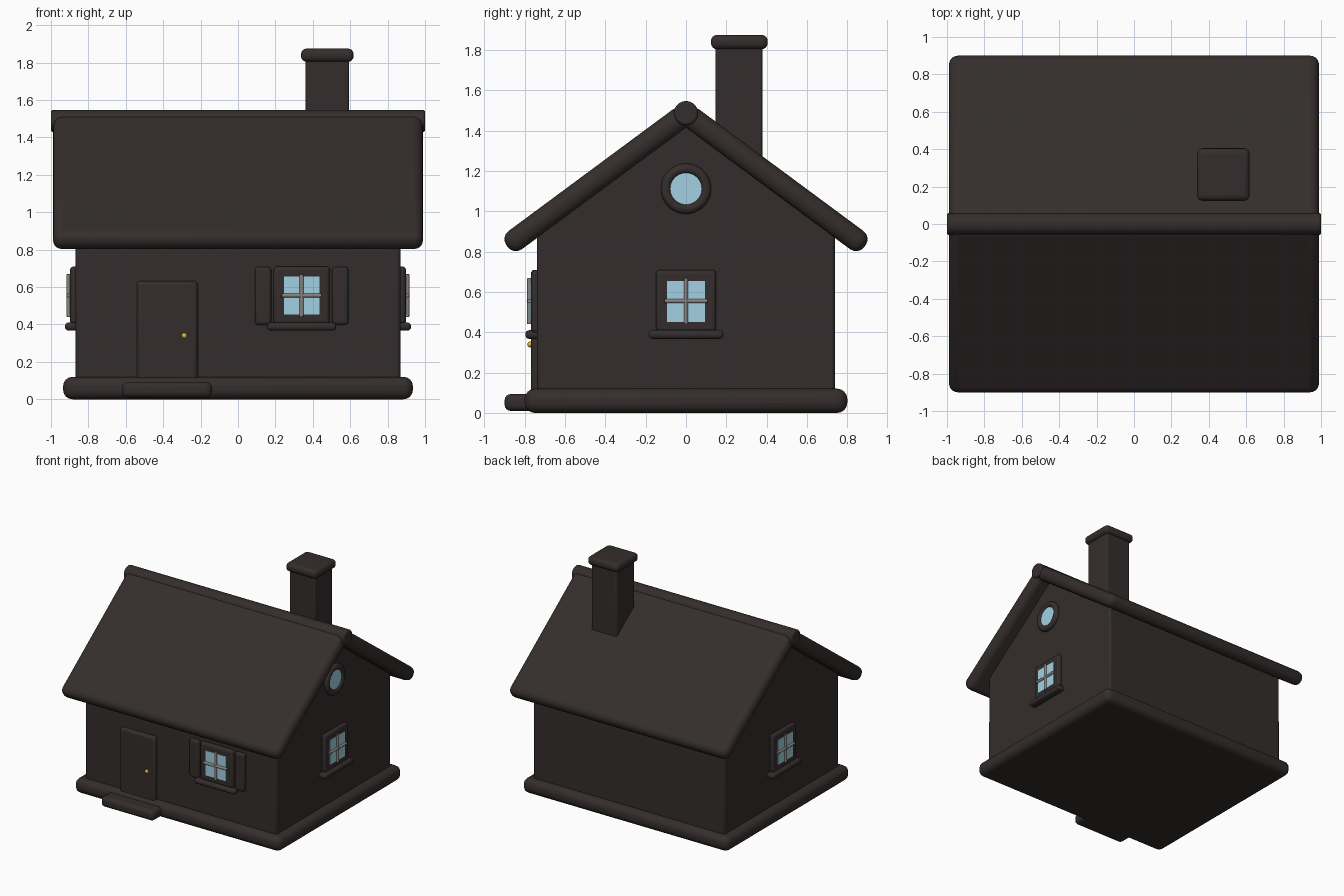
import bpy, bmesh, math
from mathutils import Matrix, Vector

if "Cube" in bpy.data.objects:
    bpy.data.objects.remove(bpy.data.objects["Cube"])


def material(name, rgb):
    m = bpy.data.materials.new(name)
    m.diffuse_color = (*rgb, 1)
    m.use_nodes = True
    m.node_tree.nodes["Principled BSDF"].inputs["Base Color"].default_value = m.diffuse_color
    return m


DARK = material("dark_brown", (0.034, 0.027, 0.025))
GLASS = material("glass", (0.36, 0.64, 0.78))
BAR = material("bar_grey", (0.25, 0.23, 0.22))
GOLD = material("brass", (0.7, 0.45, 0.05))
I = Matrix.Identity(4)
T = Matrix.Translation


def finish(name, bm, mat, matrix=I, bevel=0.0, segments=4):
    bmesh.ops.recalc_face_normals(bm, faces=bm.faces)
    me = bpy.data.meshes.new(name)
    bm.to_mesh(me)
    bm.free()
    me.materials.append(mat)
    ob = bpy.data.objects.new(name, me)
    bpy.context.collection.objects.link(ob)
    ob.matrix_world = matrix
    if bevel:
        mod = ob.modifiers.new("bevel", 'BEVEL')
        mod.width, mod.segments, mod.limit_method = bevel, segments, 'ANGLE'
    bpy.ops.object.select_all(action='DESELECT')
    ob.select_set(True)
    bpy.context.view_layer.objects.active = ob
    bpy.ops.object.shade_smooth_by_angle(angle=math.radians(35))
    return ob


def box(name, x, y, z, mat=DARK, bevel=0.0, matrix=I):
    """Rounded box from (min, max) ranges."""
    bm = bmesh.new()
    bmesh.ops.create_cube(bm, size=1)
    for v in bm.verts:
        v.co = Vector([(a + b) / 2 + c * (b - a) for (a, b), c in zip((x, y, z), v.co)])
    return finish(name, bm, mat, matrix, bevel)


def rod(name, center, axis, radius, length, mat=DARK, bevel=0.0, matrix=I, sides=32):
    bm = bmesh.new()
    rot = Vector((0, 0, 1)).rotation_difference(Vector(axis)).to_matrix().to_4x4()
    bmesh.ops.create_cone(bm, cap_ends=True, segments=sides, radius1=radius,
                          radius2=radius, depth=length, matrix=T(center) @ rot)
    return finish(name, bm, mat, matrix, bevel, 3)


def window(name, matrix, shutters=False):
    """Window facing local -y, with the wall surface at y = 0."""
    box(name + "_frame", (-.15, .15), (-.03, .02), (-.155, .155), DARK, .02, matrix)
    box(name + "_glass", (-.095, .095), (-.034, 0), (-.103, .1), GLASS, 0, matrix)
    rod(name + "_bar_v", (0, -.037, 0), (0, 0, 1), .011, .23, BAR, .004, matrix, 16)
    rod(name + "_bar_h", (0, -.037, 0), (1, 0, 0), .011, .215, BAR, .004, matrix, 16)
    box(name + "_sill", (-.185, .185), (-.057, .02), (-.188, -.145), DARK, .019, matrix)
    if shutters:
        for side, s in (("left", -1), ("right", 1)):
            xs = sorted((s * .162, s * .25))
            box(f"{name}_shutter_{side}", xs, (-.028, .02), (-.157, .153), DARK, .018, matrix)


# Base and step
box("base", (-.935, .935), (-.8, .8), (0, .12), DARK, .05)
box("door_step", (-.62, -.14), (-.9, -.7), (.01, .093), DARK, .03)

# Walls with gables
bm = bmesh.new()
profile = [(-.74, .08), (.74, .08), (.74, .885), (0, 1.435), (-.74, .885)]
face = bm.faces.new([bm.verts.new((-.868, y, z)) for y, z in profile])
ext = bmesh.ops.extrude_face_region(bm, geom=[face])
bmesh.ops.translate(bm, vec=(1.736, 0, 0),
                    verts=[g for g in ext["geom"] if isinstance(g, bmesh.types.BMVert)])
finish("walls", bm, DARK, I, .018, 3)

# Roof slabs and ridge
slope = math.atan(.74)
for side, turn in (("back", 0), ("front", math.pi)):
    m = T((0, 0, 1.484)) @ Matrix.Rotation(turn, 4, 'Z') @ Matrix.Rotation(-slope, 4, 'X')
    box("roof_" + side, (-.99, .99), (-.01, 1.104), (-.056, .056), DARK, .05, m)
rod("roof_ridge", (0, 0, 1.487), (1, 0, 0), .06, 2, DARK, .012)

# Chimney
box("chimney", (.362, .594), (.146, .38), (1.2, 1.83), DARK, .015)
box("chimney_cap", (.337, .618), (.124, .405), (1.804, 1.875), DARK, .03)

# Door and knob
box("door", (-.54, -.215), (-.77, -.72), (.09, .633), DARK, .022)
bm = bmesh.new()
bmesh.ops.create_uvsphere(bm, u_segments=20, v_segments=12, radius=.015)
finish("door_knob", bm, GOLD, T((-.287, -.772, .34)))

# Windows
window("front_window", T((.34, -.74, .555)), True)
for side, s in (("right", 1), ("left", -1)):
    window(side + "_window", T((s * .868, 0, .555)) @ Matrix.Rotation(s * math.pi / 2, 4, 'Z'))

# Round gable window on the right side
bm = bmesh.new()
n, k, grid = 48, 14, []
for i in range(n):
    a = 2 * math.pi * i / n
    ring = []
    for j in range(k):
        b = 2 * math.pi * j / k
        r = .1 + .025 * math.cos(b)
        ring.append(bm.verts.new((.025 * math.sin(b), r * math.cos(a), r * math.sin(a))))
    grid.append(ring)
for i in range(n):
    for j in range(k):
        p, q = grid[i], grid[(i + 1) % n]
        bm.faces.new((p[j], q[j], q[(j + 1) % k], p[(j + 1) % k]))
finish("round_window_frame", bm, DARK, T((.873, 0, 1.112)))
rod("round_window_glass", (.87, 0, 1.112), (1, 0, 0), .082, .03, GLASS, 0, I, 48)
